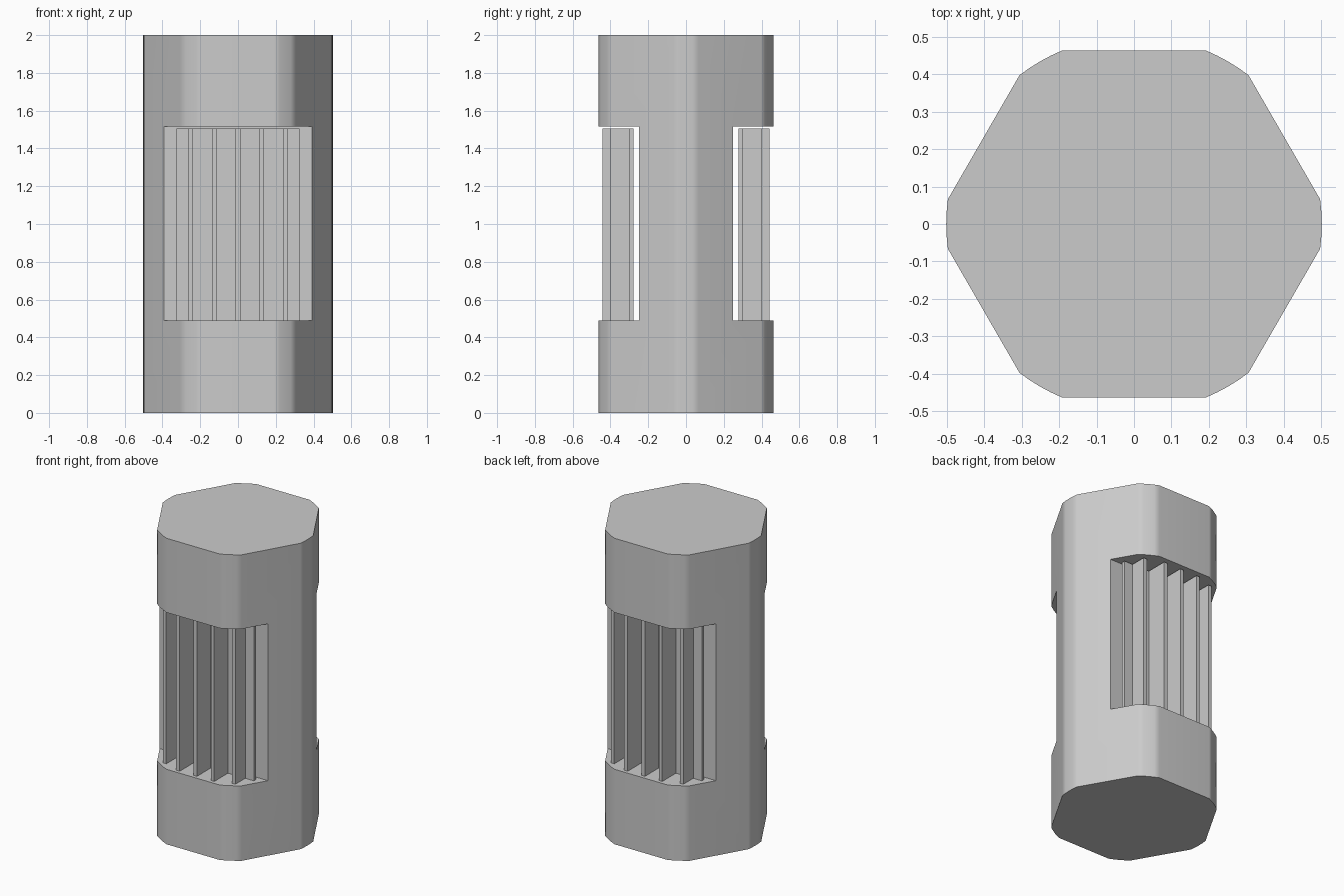
import bpy, bmesh
from math import radians, cos, sin, pi, acos

if "Cube" in bpy.data.objects:
    bpy.data.objects.remove(bpy.data.objects["Cube"])

# Single flat material
grey = bpy.data.materials.new("plain grey")
grey.use_nodes = True
grey.diffuse_color = (0.6, 0.6, 0.6, 1)
grey.node_tree.nodes["Principled BSDF"].inputs["Base Color"].default_value = grey.diffuse_color


def prism(name, outline, bottom, top):
    """Extrude a flat outline upward into a closed solid."""
    bm = bmesh.new()
    base = bm.faces.new([bm.verts.new((x, y, bottom)) for x, y in outline])
    new = bmesh.ops.extrude_face_region(bm, geom=[base], use_keep_orig=True)["geom"]
    lifted = [v for v in new if isinstance(v, bmesh.types.BMVert)]
    bmesh.ops.translate(bm, vec=(0, 0, top - bottom), verts=lifted)
    bmesh.ops.recalc_face_normals(bm, faces=bm.faces)
    mesh = bpy.data.meshes.new(name)
    bm.to_mesh(mesh)
    bm.free()
    mesh.materials.append(grey)
    obj = bpy.data.objects.new(name, mesh)
    bpy.context.collection.objects.link(obj)
    return obj


def activate(obj):
    bpy.ops.object.select_all(action='DESELECT')
    obj.select_set(True)
    bpy.context.view_layer.objects.active = obj


# Hexagonal body whose corners are rounded off by a circle
RADIUS, APOTHEM, STEPS = 0.502, 0.464, 4
half_arc = pi / 6 - acos(APOTHEM / RADIUS)
outline = []
for corner in range(6):
    for step in range(STEPS + 1):
        a = corner * pi / 3 + half_arc * (2 * step / STEPS - 1)
        outline.append((RADIUS * cos(a), RADIUS * sin(a)))
body = prism("body", outline, 0, 2)

# Recesses cut straight across the front and back
FLOOR, CEILING, WALL = 0.49, 1.515, 0.25
for side in (-1, 1):
    slab = [(-1, side * WALL), (1, side * WALL), (1, side), (-1, side)]
    cutter = prism("recess_cutter", slab, FLOOR, CEILING)
    cutter.hide_render = True
    activate(body)
    cut = body.modifiers.new("recess", 'BOOLEAN')
    cut.operation = 'DIFFERENCE'
    cut.solver = 'EXACT'
    cut.object = cutter
    bpy.ops.object.modifier_apply(modifier=cut.name)
    bpy.data.objects.remove(cutter)

activate(body)
bpy.ops.object.shade_smooth_by_angle(angle=radians(30))
weighted = body.modifiers.new("even_shading", 'WEIGHTED_NORMAL')
weighted.keep_sharp = True

# Comb-shaped grilles: a thin back plate with five fins, outer ones shorter
PLATE_HALF, PLATE_BACK, PLATE_FRONT, FIN_HALF = 0.325, 0.277, 0.30, 0.0125
for name, side in (("front_grille", -1), ("back_grille", 1)):
    comb = [(-PLATE_HALF, PLATE_BACK), (PLATE_HALF, PLATE_BACK), (PLATE_HALF, PLATE_FRONT)]
    for i in (2, 1, 0, -1, -2):
        x = i * 0.125
        tip = 0.402 if abs(i) == 2 else 0.442
        comb += [(x + FIN_HALF, PLATE_FRONT), (x + FIN_HALF, tip),
                 (x - FIN_HALF, tip), (x - FIN_HALF, PLATE_FRONT)]
    comb.append((-PLATE_HALF, PLATE_FRONT))
    prism(name, [(x * side, y * side) for x, y in comb], FLOOR, 1.506)
